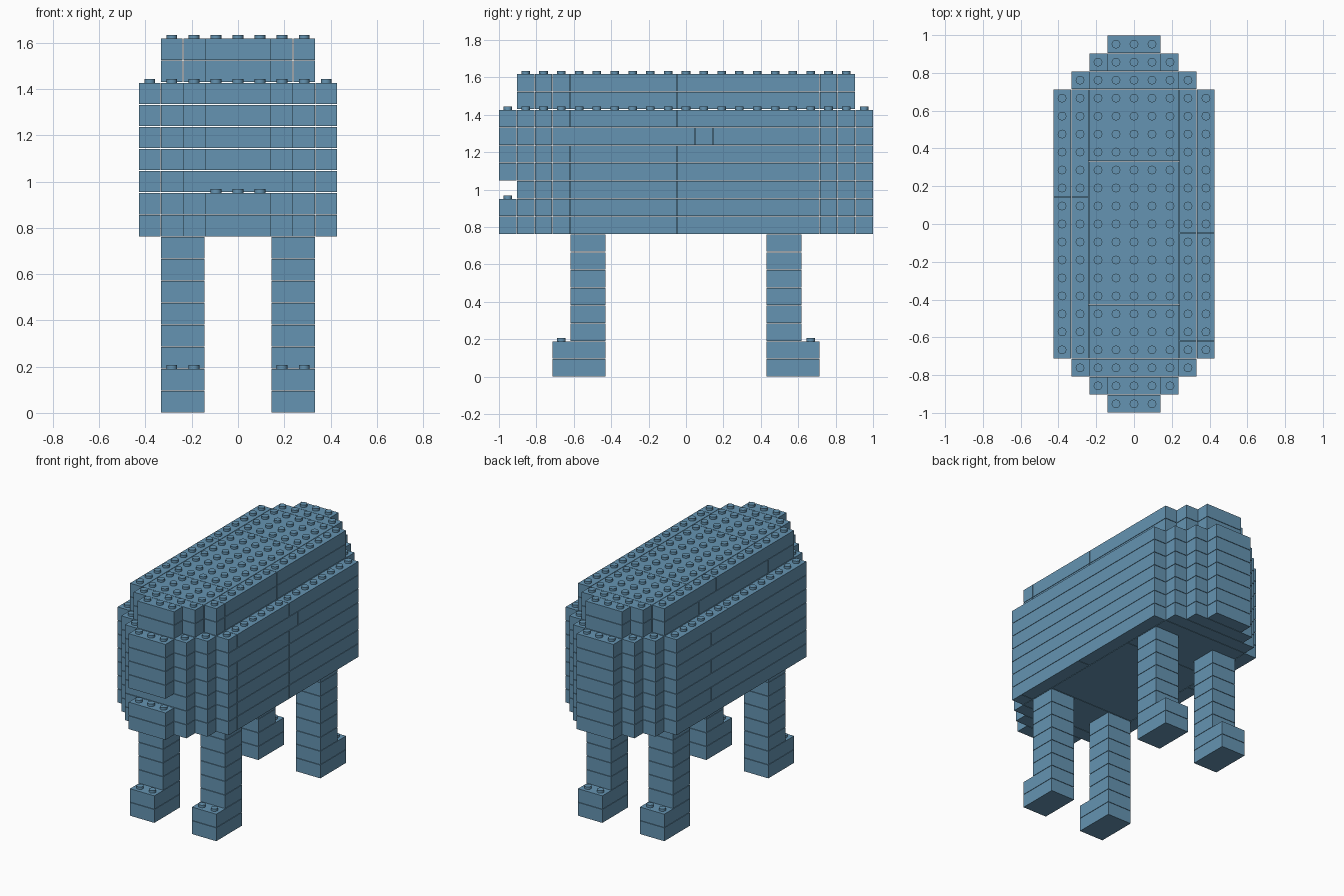
import bpy, bmesh
from mathutils import Matrix

if "Cube" in bpy.data.objects:
    bpy.data.objects.remove(bpy.data.objects["Cube"])

P = 2 / 21          # one brick unit, also one layer height
GAP = 0.0015        # seam left around every brick
LEG_LAYERS, BODY_LAYERS, ALL_LAYERS = 8, 15, 17
NOTCH = 10          # layer where the muzzle block is left out

blue = bpy.data.materials.new("dusty blue")
blue.use_nodes = True
blue.diffuse_color = (0.130, 0.296, 0.445, 1)
blue.node_tree.nodes["Principled BSDF"].inputs["Base Color"].default_value = blue.diffuse_color


def add_brick(bm, x0, x1, y0, y1, layer):
    """Box spanning the given brick units, on one layer."""
    size = ((x1 - x0) * P - 2 * GAP, (y1 - y0) * P - 2 * GAP, P - 2 * GAP)
    centre = ((x0 + x1) / 2 * P, (y0 + y1) / 2 * P, (layer + 0.5) * P)
    bmesh.ops.create_cube(bm, size=1, matrix=Matrix.Translation(centre) @ Matrix.Diagonal((*size, 1)))


def add_stud(bm, x, y, layer):
    """Low round stud on top of a layer."""
    height = 0.017
    z = (layer + 1) * P - GAP + height / 2
    bmesh.ops.create_cone(bm, cap_ends=True, segments=16, radius1=0.023, radius2=0.023,
                          depth=height, matrix=Matrix.Translation((x * P, y * P, z)))


def finish(bm, name):
    mesh = bpy.data.meshes.new(name)
    bm.to_mesh(mesh)
    bm.free()
    mesh.materials.append(blue)
    obj = bpy.data.objects.new(name, mesh)
    bpy.context.collection.objects.link(obj)
    bpy.ops.object.select_all(action='DESELECT')
    bpy.context.view_layer.objects.active = obj
    obj.select_set(True)
    bpy.ops.object.shade_smooth_by_angle()


def half_width(layer, y):
    """Half width of the stepped outline at row y, zero outside it."""
    upper = layer >= BODY_LAYERS
    widest, straight = (3.5, 7) if upper else (4.5, 7)
    if layer >= ALL_LAYERS or (layer == NOTCH and y == -10):
        return 0
    width = widest - max(0, abs(y) - straight)
    return width if width > 1 else 0


def add_layer(bm, layer):
    # long middle section: core and two outer rows with their own joints
    wide = half_width(layer, 0)
    left_cuts = [-7.5, 0.5, 1.5, 7.5] if layer == 13 else [-7.5, -6.5, -0.5, 7.5]
    right_cuts = [-7.5, -4.5, 3.5, 7.5] if layer % 2 else [-7.5, 1.5, 7.5]
    core_cuts = [-7.5, -4.5, 3.5, 7.5]
    for x0, x1, cuts in ((wide - 1, wide, left_cuts), (-wide, 1 - wide, right_cuts),
                         (1 - wide, wide - 1, core_cuts)):
        for y0, y1 in zip(cuts, cuts[1:]):
            add_brick(bm, x0, x1, y0, y1, layer)
    # stepped rows at both ends
    for row in (8, 9, 10):
        for y in (-row, row):
            w = half_width(layer, y)
            if w:
                add_brick(bm, -w, w, y - 0.5, y + 0.5, layer)
    # studs wherever nothing covers the layer
    for y in range(-10, 11):
        for x in range(-4, 5):
            if half_width(layer + 1, y) < abs(x) < half_width(layer, y) or (
                    x == 0 and half_width(layer, y) and not half_width(layer + 1, y)):
                add_stud(bm, x, y, layer)


# body and raised back
for name, first, last in (("body", LEG_LAYERS, BODY_LAYERS), ("raised_back", BODY_LAYERS, ALL_LAYERS)):
    bm = bmesh.new()
    for layer in range(first, last):
        add_layer(bm, layer)
    finish(bm, name)

# four legs, each with a foot pointing outward
for side, sx in (("left", 1), ("right", -1)):
    for end, sy in (("front", -1), ("back", 1)):
        bm = bmesh.new()
        x0, x1 = sorted((1.5 * sx, 3.5 * sx))
        for layer in range(LEG_LAYERS):
            toe = 7.5 if layer < 2 else 6.5
            y0, y1 = sorted((4.5 * sy, toe * sy))
            add_brick(bm, x0, x1, y0, y1, layer)
        for x in (2, 3):
            add_stud(bm, x * sx, 7 * sy, 1)
        finish(bm, f"{end}_{side}_leg")
